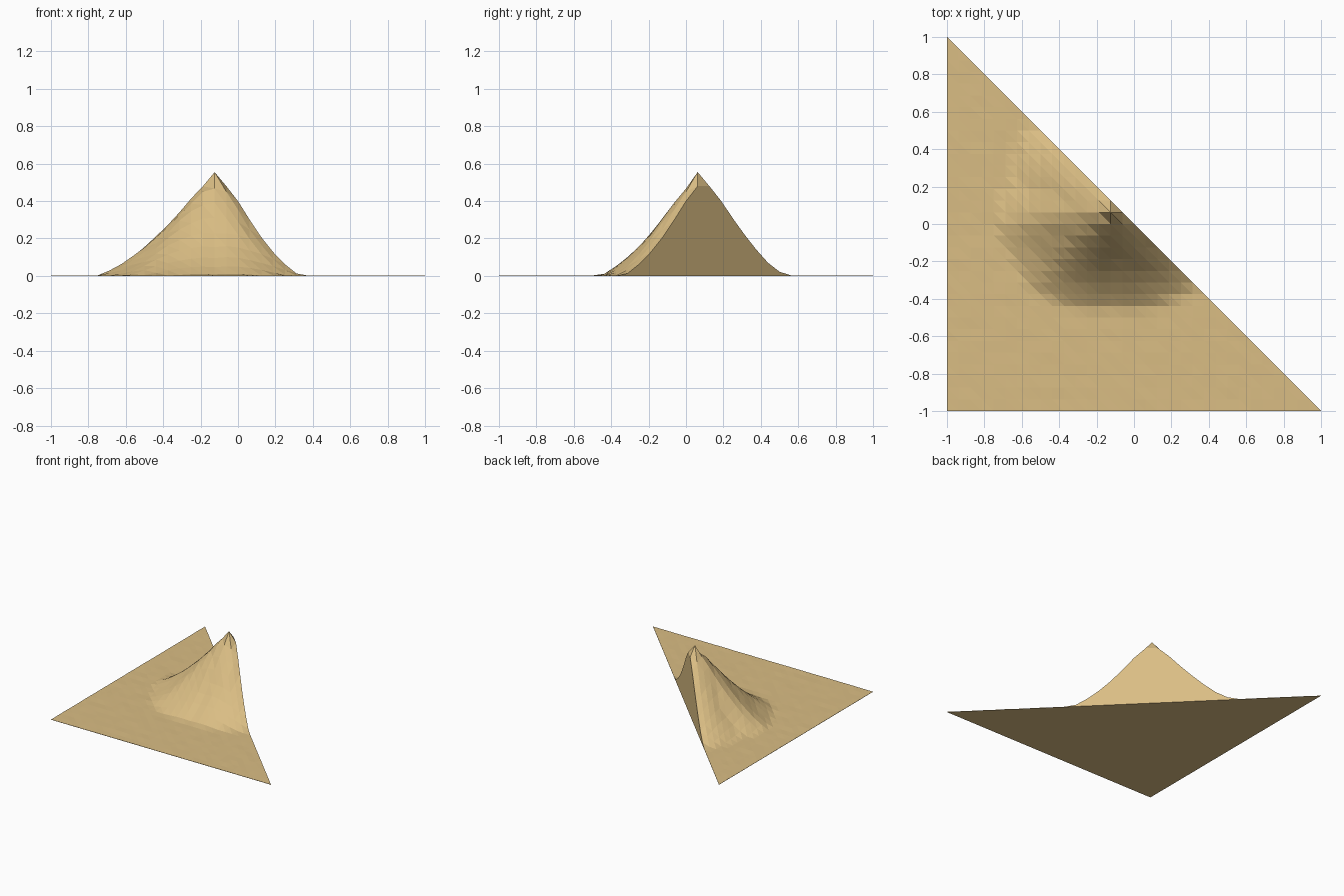
import bpy, bmesh, math, random

if "Cube" in bpy.data.objects:
    bpy.data.objects.remove(bpy.data.objects["Cube"])

random.seed(4)
N = 32
STEP = 2 / N
PEAK = (-0.125, 0.0625)

# Slope profile (distance from peak, height) and ridge/ravine stretch by direction
PROFILE = [(0, .555), (.0625, .48), (.14, .40), (.275, .25), (.375, .155),
           (.475, .075), (.575, .018), (.62, 0), (9, 0)]
RIDGES = [(0, 1), (100, 1), (138, .98), (163, 1.09), (186, .98), (205, 1.06), (226, 1.04),
          (250, 1.14), (270, 1.2), (290, 1.13), (319, 1.02), (360, 1)]


def lerp(table, t):
    for (a, u), (b, v) in zip(table, table[1:]):
        if t <= b:
            return u + (v - u) * (t - a) / (b - a)
    return table[-1][1]


def height(x, y):
    dx, dy = x - PEAK[0], y - PEAK[1]
    angle = math.degrees(math.atan2(dy, dx)) % 360
    return lerp(PROFILE, math.hypot(dx, dy) * lerp(RIDGES, angle))


sand = bpy.data.materials.new("sand")
sand.diffuse_color = (0.70, 0.51, 0.23, 1)
sand.use_nodes = True
sand.node_tree.nodes["Principled BSDF"].inputs["Base Color"].default_value = sand.diffuse_color

# Terrain surface: a triangular half of a square grid
bm = bmesh.new()
top = {}
for i in range(N + 1):
    for j in range(N + 1 - i):
        x, y = -1 + i * STEP, -1 + j * STEP
        h = height(x, y)
        z = max(h * (1 + random.uniform(-.015, .015)) if h < .4 else h,
                .001 + random.uniform(0, .002))
        top[i, j] = bm.verts.new((x, y, z))
for i in range(N):
    for j in range(N - i):
        bm.faces.new((top[i, j], top[i + 1, j], top[i, j + 1]))
        if i + j < N - 1:
            bm.faces.new((top[i + 1, j], top[i + 1, j + 1], top[i, j + 1]))

# Cut walls and flat underside
rim = ([top[i, 0] for i in range(N)] + [top[N - k, k] for k in range(N)]
       + [top[0, N - k] for k in range(N)])
base = [bm.verts.new((v.co.x, v.co.y, 0)) for v in rim]
for k in range(len(rim)):
    n = (k + 1) % len(rim)
    bm.faces.new((rim[k], base[k], base[n], rim[n]))
bm.faces.new(base[::-1])
bmesh.ops.recalc_face_normals(bm, faces=bm.faces)

mesh = bpy.data.meshes.new("mountain_terrain")
bm.to_mesh(mesh)
bm.free()
mesh.materials.append(sand)
bpy.context.collection.objects.link(bpy.data.objects.new("mountain_terrain", mesh))
